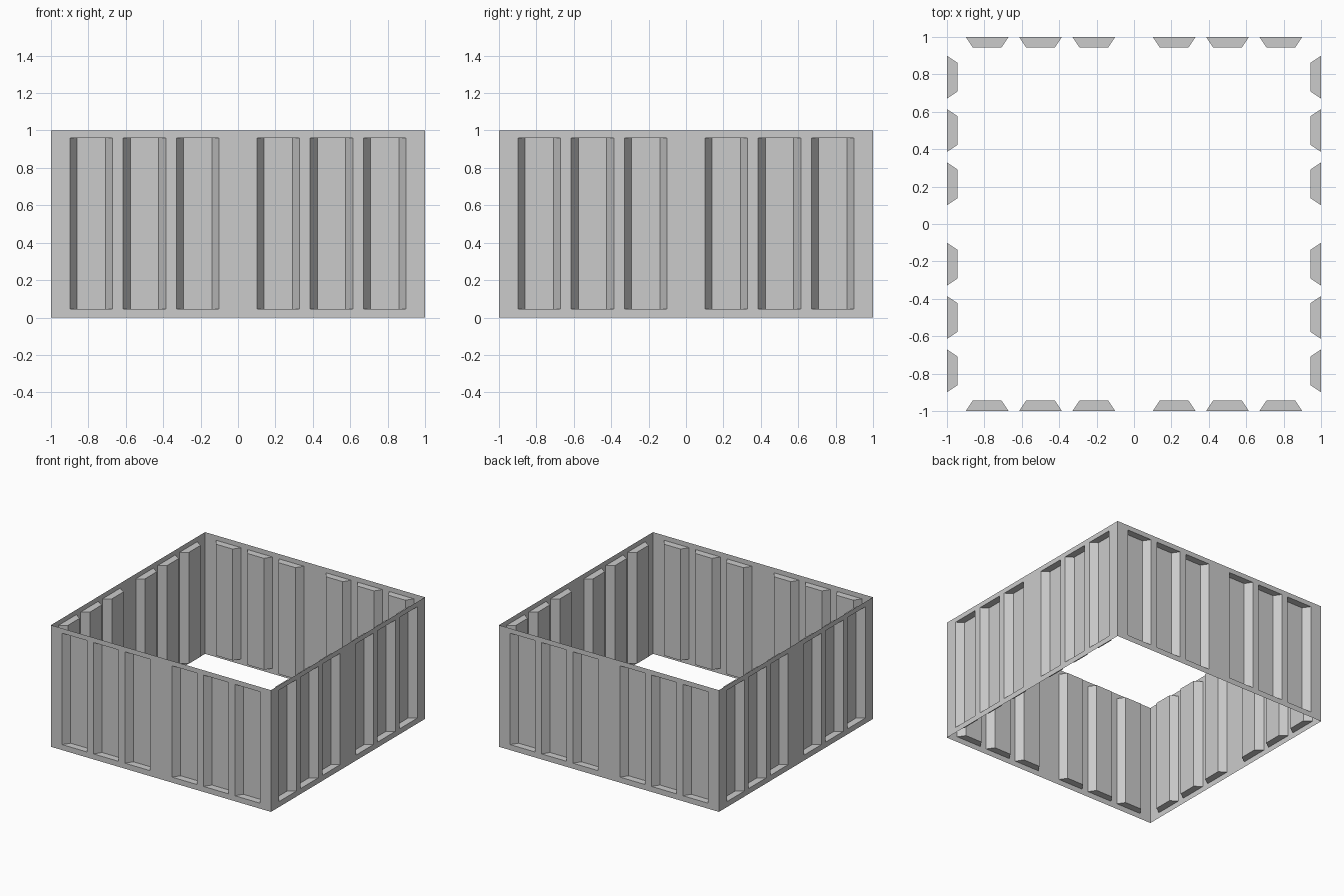
import bpy
import bmesh
from math import pi
from mathutils import Matrix

cube = bpy.data.objects.get("Cube")
if cube:
    bpy.data.objects.remove(cube, do_unlink=True)

HEIGHT = 1.0
BOTTOM, TOP = 0.045, 0.96          # vertical extent of the recesses
CENTERS = (0.215, 0.5, 0.785)      # recess centres on each half of a wall
HALF_OUT, HALF_IN = 0.114, 0.076   # recess half width at its mouth and floor
DEPTH = 0.057

# One shared grey
grey = bpy.data.materials.new("light_grey")
grey.use_nodes = True
colour = (0.6, 0.6, 0.6, 1)
grey.diffuse_color = colour
grey.node_tree.nodes["Principled BSDF"].inputs["Base Color"].default_value = colour


def make_wall(name, turn):
    """Thin sheet wall with six tapered recesses pressed inward."""
    bm = bmesh.new()
    centers = [-c for c in reversed(CENTERS)] + list(CENTERS)
    xs = [-1] + [c + s * HALF_OUT for c in centers for s in (-1, 1)] + [1]
    zs = [0, BOTTOM, TOP, HEIGHT]
    grid = [[bm.verts.new((x, -1, z)) for z in zs] for x in xs]

    # Flat sheet, remembering the panels to press in
    panels = []
    for i in range(len(xs) - 1):
        for j in range(len(zs) - 1):
            face = bm.faces.new((grid[i][j], grid[i + 1][j],
                                 grid[i + 1][j + 1], grid[i][j + 1]))
            if i % 2 and j == 1:
                panels.append(face)

    # Recesses: sloped sides, level ends
    for face in bmesh.ops.extrude_discrete_faces(bm, faces=panels)["faces"]:
        mid = face.calc_center_median().x
        for v in face.verts:
            v.co.x = mid + (v.co.x - mid) * HALF_IN / HALF_OUT
            v.co.y += DEPTH

    bm.transform(Matrix.Rotation(turn, 4, "Z"))
    mesh = bpy.data.meshes.new(name)
    bm.to_mesh(mesh)
    bm.free()
    mesh.materials.append(grey)
    bpy.context.collection.objects.link(bpy.data.objects.new(name, mesh))


for k, side in enumerate(("front", "left", "back", "right")):
    make_wall(side + "_wall", k * pi / 2)
